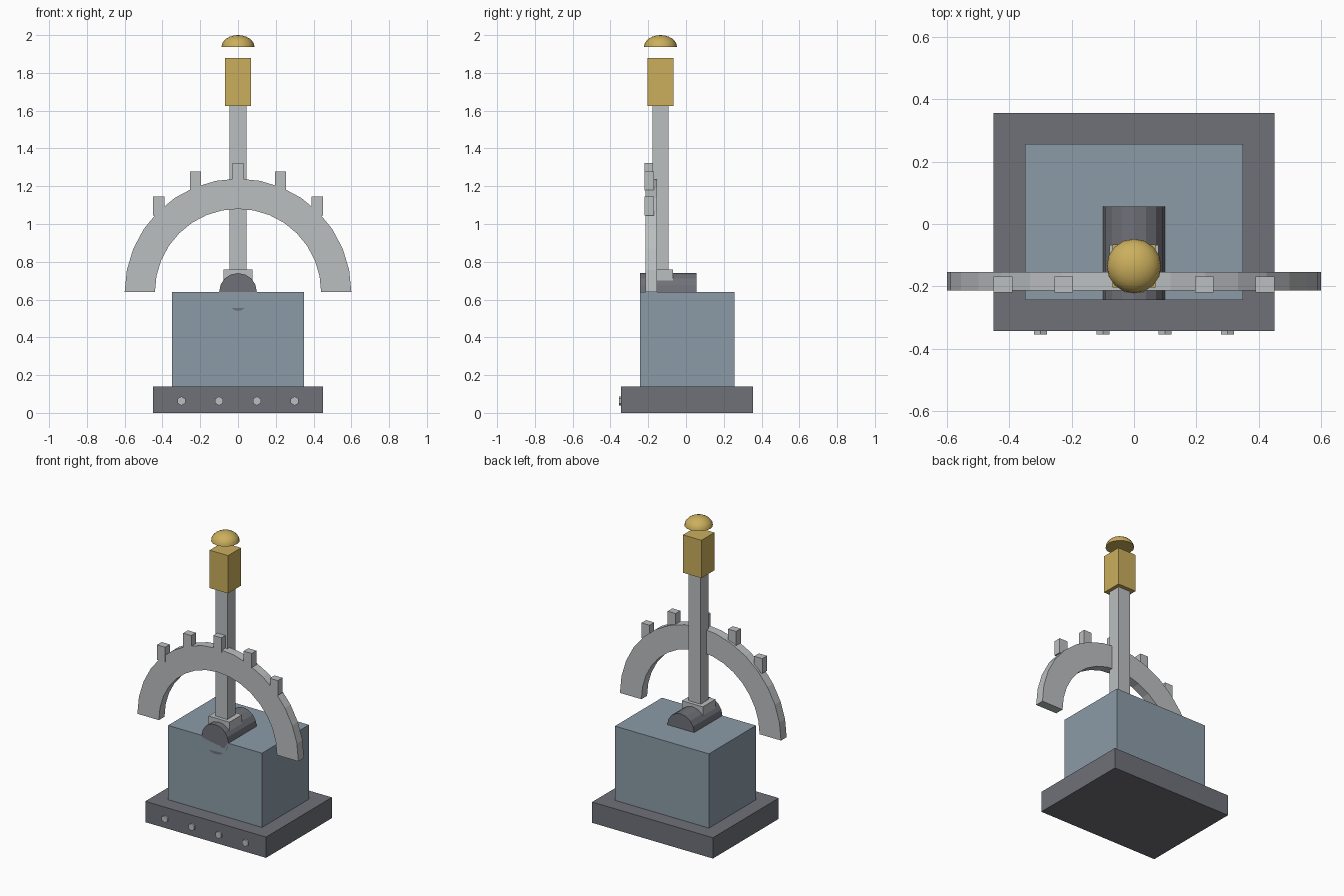
import bpy, bmesh
from math import sin, cos, pi
from mathutils import Matrix

default = bpy.data.objects.get("Cube")
if default:
    bpy.data.objects.remove(default, do_unlink=True)


def material(name, rgb):
    m = bpy.data.materials.new(name)
    m.use_nodes = True
    color = (*rgb, 1)
    m.diffuse_color = color
    bsdf = next(n for n in m.node_tree.nodes if n.type == 'BSDF_PRINCIPLED')
    bsdf.inputs["Base Color"].default_value = color
    return m


DARK = material("dark grey iron", (0.16, 0.165, 0.19))
BLUE = material("blue grey paint", (0.26, 0.33, 0.39))
STEEL = material("light steel", (0.50, 0.52, 0.53))
GOLD = material("brass", (0.60, 0.43, 0.11))


def finish(name, bm, mat):
    bmesh.ops.recalc_face_normals(bm, faces=bm.faces)
    mesh = bpy.data.meshes.new(name)
    bm.to_mesh(mesh)
    bm.free()
    mesh.materials.append(mat)
    ob = bpy.data.objects.new(name, mesh)
    bpy.context.scene.collection.objects.link(ob)
    return ob


def box(name, size, center, mat):
    bm = bmesh.new()
    bmesh.ops.create_cube(bm, size=1, matrix=Matrix.Translation(center) @ Matrix.Diagonal((*size, 1)))
    return finish(name, bm, mat)


def cylinder_y(name, radius, length, center, sides, mat):
    bm = bmesh.new()
    bmesh.ops.create_cone(bm, cap_ends=True, segments=sides, radius1=radius, radius2=radius,
                          depth=length,
                          matrix=Matrix.Translation(center) @ Matrix.Rotation(pi / 2, 4, 'X'))
    return finish(name, bm, mat)


def arch(name, inner, outer, y0, y1, z, steps, mat):
    bm = bmesh.new()
    angles = [pi * i / steps for i in range(steps + 1)]
    rings = [[bm.verts.new((r * cos(a), y, z + r * sin(a)))
              for r, y in ((inner, y0), (outer, y0), (outer, y1), (inner, y1))] for a in angles]
    for a, b in zip(rings, rings[1:]):
        for k in range(4):
            n = (k + 1) % 4
            bm.faces.new((a[k], a[n], b[n], b[k]))
    bm.faces.new(rings[0])
    bm.faces.new(rings[-1])
    return finish(name, bm, mat)


def dome(name, radius, height, center, mat):
    bm = bmesh.new()
    bmesh.ops.create_uvsphere(bm, u_segments=16, v_segments=12, radius=1)
    bmesh.ops.bisect_plane(bm, geom=bm.verts[:] + bm.edges[:] + bm.faces[:],
                           plane_co=(0, 0, 0), plane_no=(0, 0, -1), clear_outer=True)
    bmesh.ops.holes_fill(bm, edges=[e for e in bm.edges if e.is_boundary])
    bmesh.ops.transform(bm, verts=bm.verts,
                        matrix=Matrix.Translation(center) @ Matrix.Diagonal((radius, radius, height, 1)))
    return finish(name, bm, mat)


# Base plate with a row of bolts, and the housing on it
box("base_plate", (0.9, 0.7, 0.14), (0, 0.006, 0.07), DARK)
for i in range(4):
    cylinder_y(f"base_bolt_{i + 1}", 0.024, 0.02, (-0.3 + 0.2 * i, -0.344, 0.063), 6, STEEL)
box("housing", (0.7, 0.5, 0.5), (0, 0.006, 0.39), BLUE)

# Pivot drum half sunk into the housing
cylinder_y("pivot_drum", 0.1, 0.3, (0, -0.094, 0.64), 16, DARK)

# Notched quadrant arch
arch("quadrant_arch", 0.44, 0.6, -0.214, -0.154, 0.64, 16, STEEL)
for x, z in ((0, 1.272), (0.225, 1.227), (0.42, 1.096)):
    for side in ((1, -1) if x else (1,)):
        where = "center" if not x else "left" if side > 0 else "right"
        box(f"arch_tooth_{where}", (0.06, 0.05, 0.1), (side * x, -0.194, z), STEEL)

# Lever with collar, grip and loose cap
LEVER_Y = -0.135
box("lever_collar", (0.156, 0.134, 0.06), (0, LEVER_Y, 0.73), STEEL)
box("lever_shaft", (0.09, 0.085, 0.94), (0, LEVER_Y, 1.17), STEEL)
box("lever_grip", (0.137, 0.137, 0.255), (0, LEVER_Y, 1.7525), GOLD)
cap = dome("lever_cap", 0.0875, 0.063, (0, LEVER_Y, 1.937), GOLD)

bpy.ops.object.select_all(action='DESELECT')
cap.select_set(True)
bpy.context.view_layer.objects.active = cap
bpy.ops.object.shade_smooth_by_angle()
